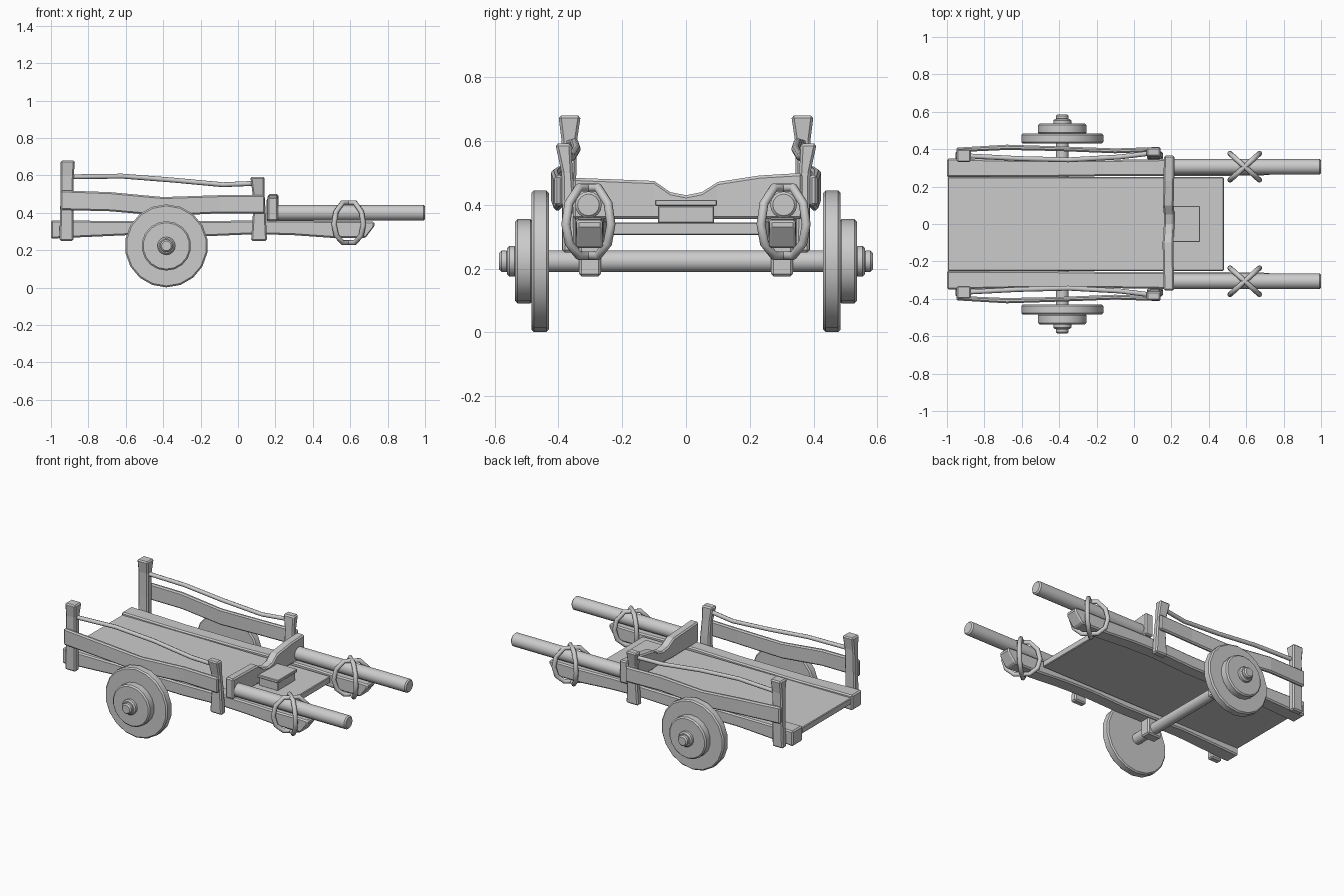
import bpy, bmesh, math
from mathutils import Matrix, Vector


def finish(name, bm, bevel=0.008, smooth=False):
    bmesh.ops.recalc_face_normals(bm, faces=bm.faces)
    me = bpy.data.meshes.new(name)
    bm.to_mesh(me)
    bm.free()
    if smooth:
        me.shade_smooth()
        me.set_sharp_from_angle(angle=math.radians(35))
    ob = bpy.data.objects.new(name, me)
    bpy.context.collection.objects.link(ob)
    if bevel:
        mod = ob.modifiers.new("worn_edges", 'BEVEL')
        mod.width = bevel
        mod.segments = 1
        mod.limit_method = 'ANGLE'
        mod.angle_limit = math.radians(40)
    return ob


def loft(name, rings, bevel=0.008):
    bm = bmesh.new()
    vs = [[bm.verts.new(p) for p in r] for r in rings]
    for a, b in zip(vs, vs[1:]):
        for i in range(4):
            j = (i + 1) % 4
            bm.faces.new((a[i], a[j], b[j], b[i]))
    bm.faces.new(vs[0])
    bm.faces.new(vs[-1])
    return finish(name, bm, bevel)


def plank(name, secs, s=1, bevel=0.008):
    # sections along x: x, y0, y1, z0, z1
    return loft(name, [[(x, s*a, c), (x, s*b, c), (x, s*b, d), (x, s*a, d)]
                       for x, a, b, c, d in secs], bevel)


def post(name, secs, s):
    # sections along z: z, x0, x1, y0, y1
    return loft(name, [[(a, s*c, z), (b, s*c, z), (b, s*d, z), (a, s*d, z)]
                       for z, a, b, c, d in secs])


def rod(name, p, q, r, sides=16, bevel=0.008):
    p, q = Vector(p), Vector(q)
    bm = bmesh.new()
    m = Matrix.Translation((p + q) / 2) @ (q - p).to_track_quat('Z', 'Y').to_matrix().to_4x4()
    bmesh.ops.create_cone(bm, cap_ends=True, segments=sides, radius1=r, radius2=r,
                          depth=(q - p).length, matrix=m)
    return finish(name, bm, bevel, True)


def tube(name, pts, r, cyclic=False):
    cu = bpy.data.curves.new(name, 'CURVE')
    cu.dimensions = '3D'
    cu.bevel_depth = r
    cu.bevel_resolution = 2
    cu.use_fill_caps = True
    sp = cu.splines.new('POLY')
    sp.points.add(len(pts) - 1)
    for p, co in zip(sp.points, pts):
        p.co = (*co, 1)
    sp.use_cyclic_u = cyclic
    ob = bpy.data.objects.new(name, cu)
    bpy.context.collection.objects.link(ob)


# cart bed
plank("bed", [(-0.995, -0.25, 0.25, 0.305, 0.345), (0.48, -0.25, 0.25, 0.305, 0.345)], bevel=0.004)

# headboard with a dip in the middle
tops = [(-0.355, 0.485, 0.158), (-0.1, 0.475, 0.153), (-0.05, 0.44, 0.157), (0, 0.43, 0.16),
        (0.05, 0.44, 0.16), (0.1, 0.472, 0.155), (0.23, 0.492, 0.158), (0.365, 0.5, 0.16)]
loft("headboard", [[(x, y, 0.355), (x + 0.057, y, 0.355), (x + 0.057, y, z), (x, y, z)]
                   for y, z, x in tops])

# small box with lid on the front of the bed
plank("box", [(0.21, -0.088, 0.088, 0.343, 0.397), (0.343, -0.088, 0.088, 0.343, 0.397)], bevel=0.003)
plank("box_lid", [(0.205, -0.097, 0.097, 0.397, 0.416), (0.352, -0.097, 0.097, 0.397, 0.416)], bevel=0.003)

# axle
AX, AZ = -0.383, 0.223
rod("axle", (AX, -0.44, AZ), (AX, 0.44, AZ), 0.034)

for s, side in ((1, "left"), (-1, "right")):
    # main beam, slightly uneven, with a chamfered nose
    plank(side + "_beam", [(-1, 0.25, 0.35, 0.262, 0.36), (-0.6, 0.25, 0.342, 0.28, 0.355),
                           (-0.16, 0.256, 0.342, 0.275, 0.355), (0.1, 0.257, 0.346, 0.286, 0.36),
                           (0.3, 0.257, 0.347, 0.28, 0.36), (0.5, 0.257, 0.347, 0.266, 0.355),
                           (0.68, 0.26, 0.345, 0.264, 0.355), (0.73, 0.262, 0.343, 0.33, 0.352)], s)
    # corner posts
    post(side + "_rear_post", [(0.25, -0.955, -0.88, 0.345, 0.388), (0.45, -0.95, -0.88, 0.345, 0.39),
                               (0.6, -0.948, -0.878, 0.342, 0.39), (0.68, -0.948, -0.872, 0.33, 0.4)], s)
    post(side + "_front_post", [(0.25, 0.07, 0.155, 0.343, 0.387), (0.4, 0.08, 0.148, 0.348, 0.388),
                                (0.5, 0.078, 0.142, 0.355, 0.39), (0.592, 0.066, 0.142, 0.36, 0.41)], s)
    # side board outside the posts
    plank(side + "_side_board", [(-0.95, 0.384, 0.408, 0.415, 0.52), (-0.68, 0.396, 0.424, 0.408, 0.51),
                                 (-0.4, 0.39, 0.415, 0.383, 0.484), (-0.1, 0.378, 0.404, 0.397, 0.494),
                                 (0.143, 0.387, 0.412, 0.396, 0.494)], s)
    # thin upper rail
    tube(side + "_upper_rail", [(x, s*y, z) for x, y, z in
         [(-0.91, 0.365, 0.592), (-0.62, 0.35, 0.596), (-0.35, 0.343, 0.575),
          (-0.08, 0.358, 0.55), (0.1, 0.38, 0.558)]], 0.013)
    # pull handle
    rod(side + "_handle", (0.2, s*0.306, 0.4), (1, s*0.306, 0.4), 0.042)
    # crossed rope loops around beam and handle
    for k in (1, -1):
        a = k * math.radians(42)
        prof = [(-0.045, 0.115), (0.045, 0.115), (0.092, 0.065), (0.106, 0), (0.09, -0.06),
                (0.045, -0.098), (-0.045, -0.098), (-0.09, -0.06), (-0.106, 0), (-0.092, 0.065)]
        tube(f"{side}_rope_{'a' if k > 0 else 'b'}",
             [(0.592 + u*math.cos(a), s*0.306 + u*math.sin(a), 0.339 + v) for u, v in prof],
             0.014, True)
    # axle bracket under the beam
    plank(side + "_axle_bracket", [(AX - 0.05, 0.267, 0.335, 0.175, 0.29),
                                   (AX + 0.05, 0.267, 0.335, 0.175, 0.29)], s)
    # solid wheel with stepped hub
    for part, y0, y1, r, n in (("wheel", 0.43, 0.485, 0.222, 18), ("wheel_disc", 0.48, 0.536, 0.132, 18),
                               ("hub", 0.53, 0.562, 0.048, 16), ("axle_cap", 0.555, 0.586, 0.034, 16)):
        rod(f"{side}_{part}", (AX, s*y0, AZ), (AX, s*y1, AZ), r, n)
